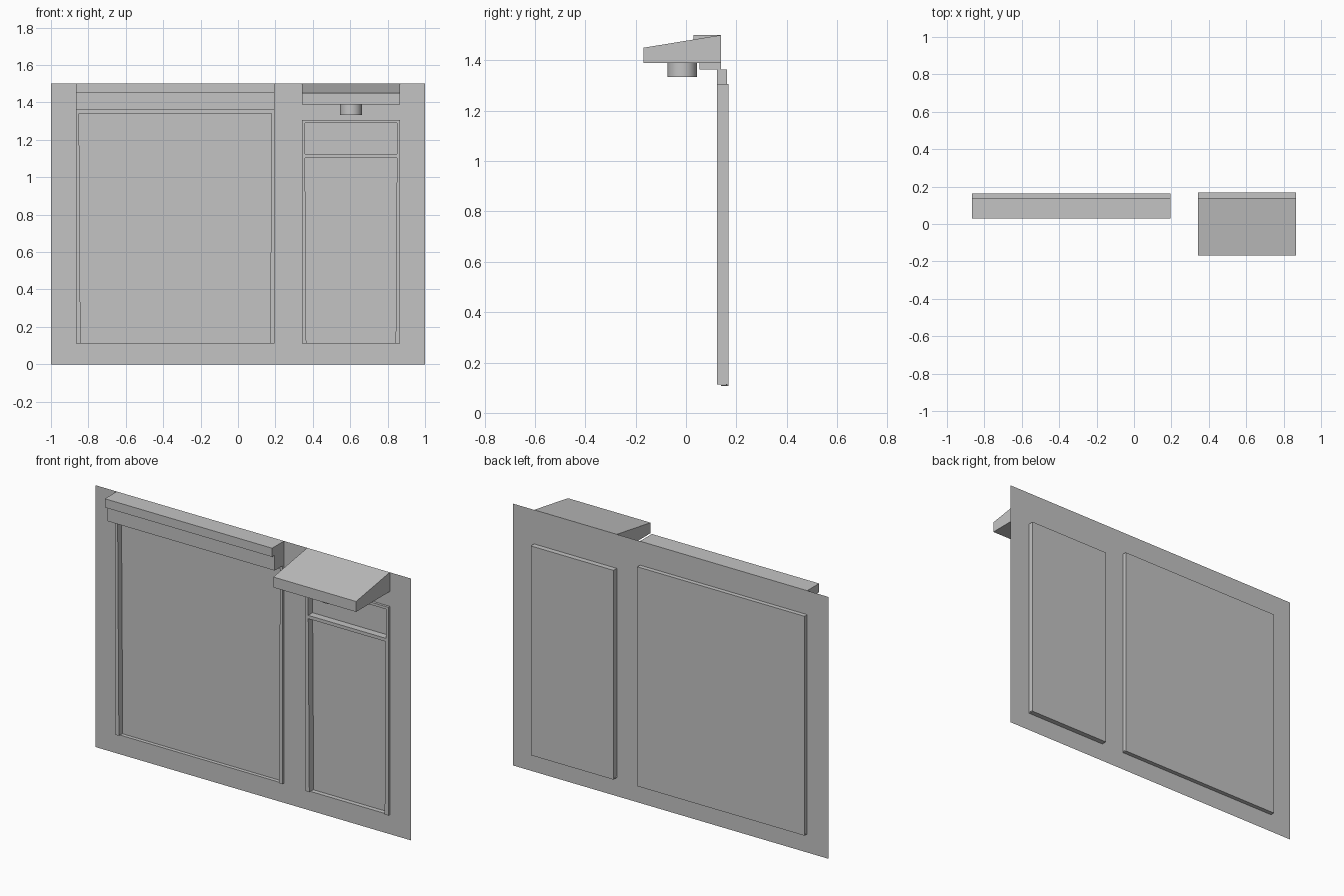
import bpy, bmesh

cube = bpy.data.objects.get("Cube")
if cube:
    bpy.data.objects.remove(cube, do_unlink=True)

grey = bpy.data.materials.new("plain_grey")
grey.use_nodes = True
colour = (0.55, 0.55, 0.55, 1)
grey.diffuse_color = colour
grey.node_tree.nodes["Principled BSDF"].inputs["Base Color"].default_value = colour

WALL_Y, FRONT_Y = 0.138, 0.124


def finish(name, bm):
    bmesh.ops.recalc_face_normals(bm, faces=bm.faces)
    mesh = bpy.data.meshes.new(name)
    bm.to_mesh(mesh)
    bm.free()
    mesh.materials.append(grey)
    obj = bpy.data.objects.new(name, mesh)
    bpy.context.collection.objects.link(obj)
    return obj


def extrude(name, points, place, move):
    """Solid from a flat profile, placed in space and swept along a vector."""
    bm = bmesh.new()
    face = bm.faces.new([bm.verts.new(place(*p)) for p in points])
    swept = bmesh.ops.extrude_face_region(bm, geom=[face])["geom"]
    verts = [v for v in swept if isinstance(v, bmesh.types.BMVert)]
    bmesh.ops.translate(bm, verts=verts, vec=move)
    return finish(name, bm)


def along_x(name, x0, x1, profile):
    return extrude(name, profile, lambda y, z: (x0, y, z), (x1 - x0, 0, 0))


def box(name, x0, x1, y0, y1, z0, z1):
    return along_x(name, x0, x1, [(y0, z0), (y1, z0), (y1, z1), (y0, z1)])


# Opening sizes: left edge, right edge, bottom, top, lintel underside, back
openings = {
    "window": (-0.865, 0.195, 0.108, 1.363, 1.342, 0.163),
    "door": (0.342, 0.866, 0.108, 1.305, 1.29, 0.168),
}

# Wall sheet with the two openings left out
bm = bmesh.new()
left = -1
for x0, x1, z0, z1, _, _ in openings.values():
    pieces = [(left, x0, 0, 1.5), (x0, x1, 0, z0), (x0, x1, z1, 1.5)]
    for a, b, c, d in pieces:
        bm.faces.new([bm.verts.new((x, WALL_Y, z))
                      for x, z in ((a, c), (b, c), (b, d), (a, d))])
    left = x1
bm.faces.new([bm.verts.new((x, WALL_Y, z))
              for x, z in ((left, 0), (1, 0), (1, 1.5), (left, 1.5))])
bmesh.ops.remove_doubles(bm, verts=bm.verts, dist=0.0001)
finish("wall", bm)

# Recessed panels with tapered jambs, lintel and sill
for name, (x0, x1, z0, z1, lintel, back) in openings.items():
    box(name + "_panel", x0, x1, back - 0.004, back, z0, z1)
    box(name + "_lintel", x0, x1, FRONT_Y, back, lintel, z1)
    box(name + "_sill", x0, x1, WALL_Y, back, z0 - 0.002, z0 + 0.002)
    for side, x, s in (("right", x0, 1), ("left", x1, -1)):
        jamb = [(x, z0 + 0.004), (x + s * 0.023, z0 + 0.004),
                (x + s * 0.015, z1), (x, z1)]
        extrude(f"{name}_{side}_jamb", jamb,
                lambda a, b: (a, FRONT_Y, b), (0, back - FRONT_Y, 0))

# Rail that splits the door opening
box("door_rail", 0.35, 0.858, FRONT_Y, 0.168, 1.104, 1.123)

# Stepped header over the window
along_x("window_header", -0.865, 0.195, [
    (WALL_Y, 1.363), (0.053, 1.363), (0.053, 1.45),
    (0.03, 1.45), (0.03, 1.5), (WALL_Y, 1.5)])

# Sloped canopy over the door
along_x("door_canopy", 0.342, 0.866, [
    (WALL_Y, 1.39), (-0.168, 1.39), (-0.168, 1.45), (WALL_Y, 1.5)])

# Round lamp under the canopy
bpy.ops.mesh.primitive_cylinder_add(vertices=32, radius=0.058, depth=0.058,
                                    location=(0.604, -0.015, 1.362))
lamp = bpy.context.object
lamp.name = "canopy_lamp"
lamp.data.materials.append(grey)
bpy.ops.object.shade_smooth_by_angle()
